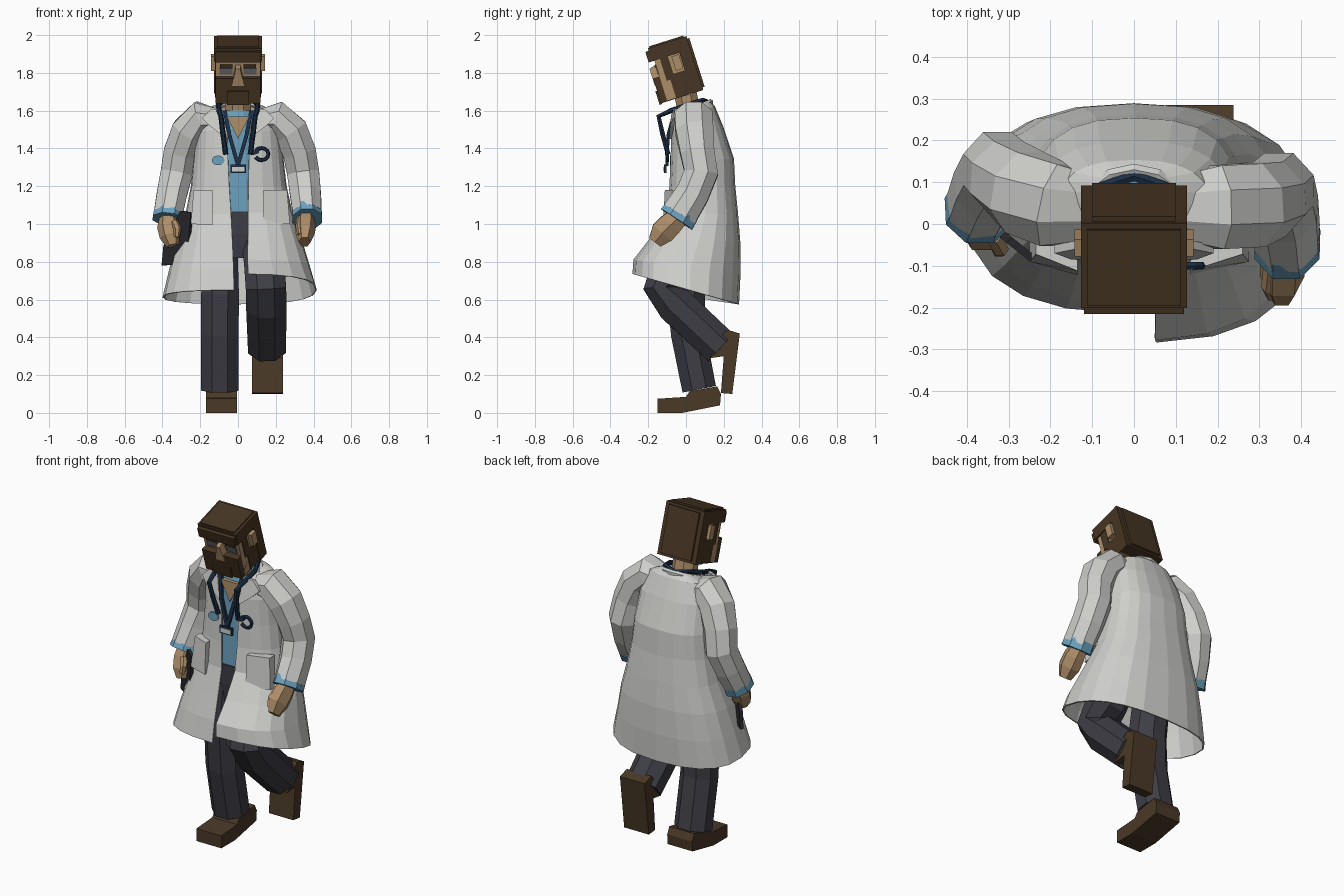
import bpy, bmesh, math
from mathutils import Vector

def material(name, rgb):
    m = bpy.data.materials.new(name)
    m.diffuse_color = (*rgb, 1)
    return m

COAT = material("coat_white", (0.62, 0.62, 0.60))
BLUE = material("scrub_blue", (0.15, 0.36, 0.52))
NAVY = material("navy", (0.012, 0.028, 0.06))
SKIN = material("skin", (0.42, 0.27, 0.14))
HAIR = material("hair_brown", (0.062, 0.036, 0.017))
SHOE = material("shoe_brown", (0.068, 0.041, 0.02))
TROUSER = material("trouser_grey", (0.047, 0.047, 0.06))
BLACK = material("black", (0.022, 0.022, 0.027))
LENS = material("lens_grey", (0.13, 0.13, 0.15))

def build(name, verts, faces, mat):
    bm = bmesh.new()
    vs = [bm.verts.new(v) for v in verts]
    for f in faces:
        bm.faces.new([vs[i] for i in f])
    bmesh.ops.recalc_face_normals(bm, faces=bm.faces)
    me = bpy.data.meshes.new(name)
    bm.to_mesh(me)
    bm.free()
    me.materials.append(mat)
    ob = bpy.data.objects.new(name, me)
    bpy.context.collection.objects.link(ob)
    return ob

def prism(name, pts, vec, mat):
    """Polygon extruded along a vector."""
    n = len(pts)
    verts = [Vector(p) for p in pts] + [Vector(p) + Vector(vec) for p in pts]
    faces = [list(range(n)), list(range(n, 2 * n))]
    faces += [[i, (i + 1) % n, (i + 1) % n + n, i + n] for i in range(n)]
    return build(name, verts, faces, mat)

def tube(name, rings, mat, n=8):
    """Rings of (x, y, z, radius along y, radius across) swept along their centres."""
    cs = [Vector(r[:3]) for r in rings]
    verts, faces = [], []
    k = 1 / math.cos(math.pi / n)
    for i, r in enumerate(rings):
        t = (cs[min(i + 1, len(cs) - 1)] - cs[max(i - 1, 0)]).normalized()
        a = Vector((0, 1, 0))
        a = (a - t * a.dot(t)).normalized()
        b = t.cross(a)
        for j in range(n):
            th = (j + 0.5) * 2 * math.pi / n
            verts.append(cs[i] + a * (r[3] * k * math.cos(th)) + b * (r[4] * k * math.sin(th)))
    for i in range(len(rings) - 1):
        for j in range(n):
            j2 = (j + 1) % n
            faces.append([i * n + j, i * n + j2, (i + 1) * n + j2, (i + 1) * n + j])
    faces += [list(range(n)), list(range((len(rings) - 1) * n, len(rings) * n))]
    return build(name, verts, faces, mat)

# ---- coat: open shell lofted from neck to hem -------------------------------
# half width, gap left/right, front y left/right, back y, front z left/right, back z
LEVELS = [
    (0.105, .085, .085, -.055, -.055, .125, 1.59, 1.59, 1.65),
    (0.18, .080, .080, -.065, -.065, .150, 1.57, 1.57, 1.62),
    (0.22, .060, .060, -.075, -.075, .195, 1.49, 1.49, 1.51),
    (0.235, .055, .055, -.080, -.080, .250, 1.34, 1.34, 1.345),
    (0.25, .050, .050, -.085, -.085, .257, 1.20, 1.20, 1.20),
    (0.28, .042, .048, -.100, -.105, .272, 1.05, 1.06, 1.05),
    (0.33, .036, .045, -.145, -.190, .284, 0.90, 0.92, 0.90),
    (0.37, .032, .042, -.185, -.275, .285, 0.77, 0.81, 0.74),
    (0.405, .030, .045, -.210, -.280, .277, 0.65, 0.735, 0.575),
]
M, P = 20, 0.8
verts, faces = [], []
for hw, gl, gr, yl, yr, yb, zl, zr, zb in LEVELS:
    a0 = math.asin((gl / hw) ** (1 / P))
    a1 = 2 * math.pi - math.asin((gr / hw) ** (1 / P))
    for i in range(M + 1):
        a = a0 + (a1 - a0) * i / M
        sx, cy = -math.sin(a), -math.cos(a)
        yf, zf = (yl, zl) if sx < 0 else (yr, zr)
        mid = (yf + yb) / 2
        x = math.copysign(abs(sx) ** P, sx) * hw
        y = mid + math.copysign(abs(cy) ** P, cy) * (yb - yf) / 2
        verts.append((x + 0.01 * (1.6 - zf), y, zf + (zb - zf) * (y - yf) / (yb - yf)))
for l in range(len(LEVELS) - 1):
    for i in range(M):
        q = l * (M + 1) + i
        faces.append([q, q + 1, q + M + 2, q + M + 1])
coat = build("coat", verts, faces, COAT)
mod = coat.modifiers.new("thickness", 'SOLIDIFY')
mod.thickness = 0.008
mod.offset = 0

# ---- collar, pockets, stethoscope straps and lanyard on both sides ----------
for s, side in ((-1, "left"), (1, "right")):
    prism(side + "_lapel", [(s * .085, -.075, 1.61), (s * .14, -.06, 1.61), (s * .19, -.07, 1.56),
                            (s * .15, -.085, 1.52), (s * .06, -.09, 1.45)], (0, .02, 0), COAT)
    xo = .25 if s < 0 else .275
    prism(side + "_pocket", [(s * .135, -.112, 1.18), (s * (xo - .015), -.072, 1.18),
                             (s * xo, -.09, 1.0), (s * .135, -.122, .995)], (0, .05, 0), COAT)
    path = [(0, .115, 1.645), (.075, .09, 1.655), (.105, .01, 1.63), (.1, -.08, 1.6),
            (.09, -.145, 1.57), (.08, -.125, 1.48), (.065, -.095, 1.37)]
    tube(side + "_stethoscope_strap", [(s * x, y, z, .012, .012) for x, y, z in path], NAVY, 6)
    tube(side + "_lanyard", [(s * .07, -.06, 1.6, .008, .01), (s * .045, -.095, 1.47, .008, .01),
                             (0, -.1, 1.31, .008, .01)], NAVY, 4)
tube("collar_roll", [(.11 * math.sin(a), .04 - .09 * math.cos(a), 1.61 - .035 * math.cos(a), .014, .014)
                     for a in [math.radians(d) for d in range(60, 301, 30)]], COAT, 6)
tube("stethoscope_ring", [(.125 + .036 * math.cos(a), -.1, 1.37 + .032 * math.sin(a), .009, .009)
                          for a in [math.radians(d) for d in range(-150, 151, 30)]], NAVY, 6)
prism("stethoscope_head", [(.075, -.11, 1.385), (.115, -.11, 1.4), (.11, -.11, 1.375), (.08, -.11, 1.365)],
      (0, .02, 0), NAVY)
prism("coat_emblem", [(-.105 + .034 * math.cos(i * math.pi / 6), -.085, 1.337 + .026 * math.sin(i * math.pi / 6))
                      for i in range(12)], (0, .009, 0), BLUE)
prism("badge_frame", [(-.04, -.116, 1.27), (.042, -.116, 1.27), (.042, -.116, 1.315), (-.04, -.116, 1.315)],
      (0, .012, 0), NAVY)
prism("badge_card", [(-.032, -.119, 1.277), (.034, -.119, 1.277), (.034, -.119, 1.303), (-.032, -.119, 1.303)],
      (0, .006, 0), COAT)

# ---- torso and legs ---------------------------------------------------------
tube("shirt", [(0, .03, 1.05, .1, .17), (0, .03, 1.3, .1, .16), (0, .03, 1.5, .1, .14),
               (0, .03, 1.6, .08, .1)], BLUE, 12)
prism("neckline", [(-.06, -.078, 1.57), (.06, -.078, 1.57), (0, -.08, 1.45)], (0, .03, 0), SKIN)
tube("hips", [(0, .04, .82, .1, .15), (0, .04, .95, .115, .18), (0, .035, 1.07, .112, .175)], TROUSER, 12)
tube("standing_leg", [(-.095, .05, .95, .11, .09), (-.095, .0, .62, .1, .1), (-.097, .012, .42, .092, .1),
                      (-.097, .07, .125, .09, .1)], TROUSER)
tube("raised_leg", [(.11, .05, .95, .11, .095), (.14, -.07, .77, .115, .105), (.148, -.14, .66, .085, .107),
                    (.15, -.06, .575, .1, .107), (.153, .185, .345, .098, .1)], TROUSER)
prism("standing_shoe", [(-.17, y, z) for y, z in
      [(-.15, .0), (-.02, .0), (.18, .04), (.185, .1), (.165, .14), (.02, .115), (0, .085), (-.15, .075)]],
      (.165, 0, 0), SHOE)
prism("raised_shoe", [(.075, y, z) for y, z in
      [(.185, .105), (.245, .1), (.285, .42), (.22, .44), (.14, .36), (.13, .29), (.2, .3)]],
      (.163, 0, 0), SHOE)

# ---- arms -------------------------------------------------------------------
tube("right_sleeve", [(.13, .04, 1.55, .08, .06), (.2, .04, 1.565, .1, .088), (.28, .045, 1.49, .1, .092),
                      (.325, .06, 1.38, .09, .088), (.345, .08, 1.27, .09, .085), (.357, .035, 1.16, .088, .082),
                      (.367, -.035, 1.05, .095, .076)], COAT)
tube("left_sleeve", [(-.12, .04, 1.55, .08, .06), (-.19, .045, 1.565, .1, .088), (-.26, .075, 1.49, .1, .092),
                     (-.305, .11, 1.38, .09, .088), (-.325, .13, 1.27, .09, .085), (-.35, .09, 1.16, .085, .08),
                     (-.37, .04, 1.05, .08, .076)], COAT)
tube("right_cuff", [(.365, -.02, 1.07, .095, .074), (.367, -.05, 1.025, .098, .078)], BLUE)
tube("left_cuff", [(-.367, .05, 1.07, .08, .075), (-.372, .03, 1.025, .083, .08)], BLUE)
tube("right_hand", [(.36, -.03, 1.045, .05, .035), (.357, -.08, 1.0, .062, .048), (.355, -.125, .955, .064, .046),
                    (.352, -.165, .905, .038, .028)], SKIN, 6)
tube("right_thumb", [(.33, -.1, 1.03, .02, .018), (.325, -.15, .985, .02, .018), (.33, -.17, .945, .014, .014)],
     SKIN, 6)
tube("left_hand", [(-.37, .03, 1.04, .04, .04), (-.365, .005, .99, .045, .055), (-.355, -.02, .935, .045, .052),
                   (-.345, -.035, .885, .028, .03)], SKIN, 6)
tube("left_thumb", [(-.335, -.03, 1.01, .018, .018), (-.32, -.06, .97, .018, .018), (-.325, -.065, .93, .013, .013)],
     SKIN, 6)
# flat device held in the left hand
prism("handheld_device", [(x, -.085 - .8 * (x + .255), z) for x, z in
      [(-.405, .78), (-.35, .785), (-.265, .89), (-.25, 1.06), (-.305, 1.07), (-.395, .885)]],
      (.012, .014, 0), BLACK)

# ---- head, tilted forward: u runs to the face, v runs down ------------------
CA, SA = math.cos(math.radians(17.5)), math.sin(math.radians(17.5))

def H(x, u, v):
    return Vector((x, -CA * u + SA * v, 2.0 - SA * u - CA * v))

def hbox(name, x0, x1, u0, u1, v0, v1, mat):
    pts = [H(x0, u0, v0), H(x1, u0, v0), H(x1, u0, v1), H(x0, u0, v1)]
    prism(name, pts, H(0, u1, 0) - H(0, u0, 0), mat)

tube("neck", [(0, .035, 1.5, .06, .068), (0, .012, 1.62, .06, .068), (0, -.01, 1.72, .06, .068)], SKIN)
hbox("face", -.118, .118, .03, .2, .05, .3, SKIN)
hbox("hair_top", -.127, .127, .0, .213, .006, .078, HAIR)
hbox("hair_crown", -.112, .112, .015, .205, -.002, .01, HAIR)
hbox("hair_fringe", -.12, .12, .2, .232, .02, .079, HAIR)
hbox("hair_back", -.127, .127, .0, .062, .006, .305, HAIR)
hbox("hair_nape", -.1, .1, -.012, .02, .02, .29, HAIR)
hbox("beard", -.118, .118, .08, .235, .167, .305, HAIR)
hbox("goatee", -.058, .058, .23, .244, .235, .31, HAIR)
for s, side in ((-1, "left"), (1, "right")):
    def sbox(part, a, b, *r):
        hbox(side + part, min(s * a, s * b), max(s * a, s * b), *r)
    sbox("_ear", .1, .142, .066, .108, .085, .165, SKIN)
    sbox("_sideburn", .1, .123, .125, .17, .07, .2, HAIR)
    sbox("_jaw_hair", .1, .123, .06, .15, .175, .3, HAIR)
    sbox("_eyebrow", .03, .095, .195, .208, .1, .116, HAIR)
    sbox("_lens", .028, .098, .197, .205, .12, .155, LENS)
prism("nose", [H(-.012, .19, .1), H(.012, .19, .1), H(.032, .19, .195), H(-.032, .19, .195)],
      H(0, .048, .012) - H(0, 0, 0), SKIN)
